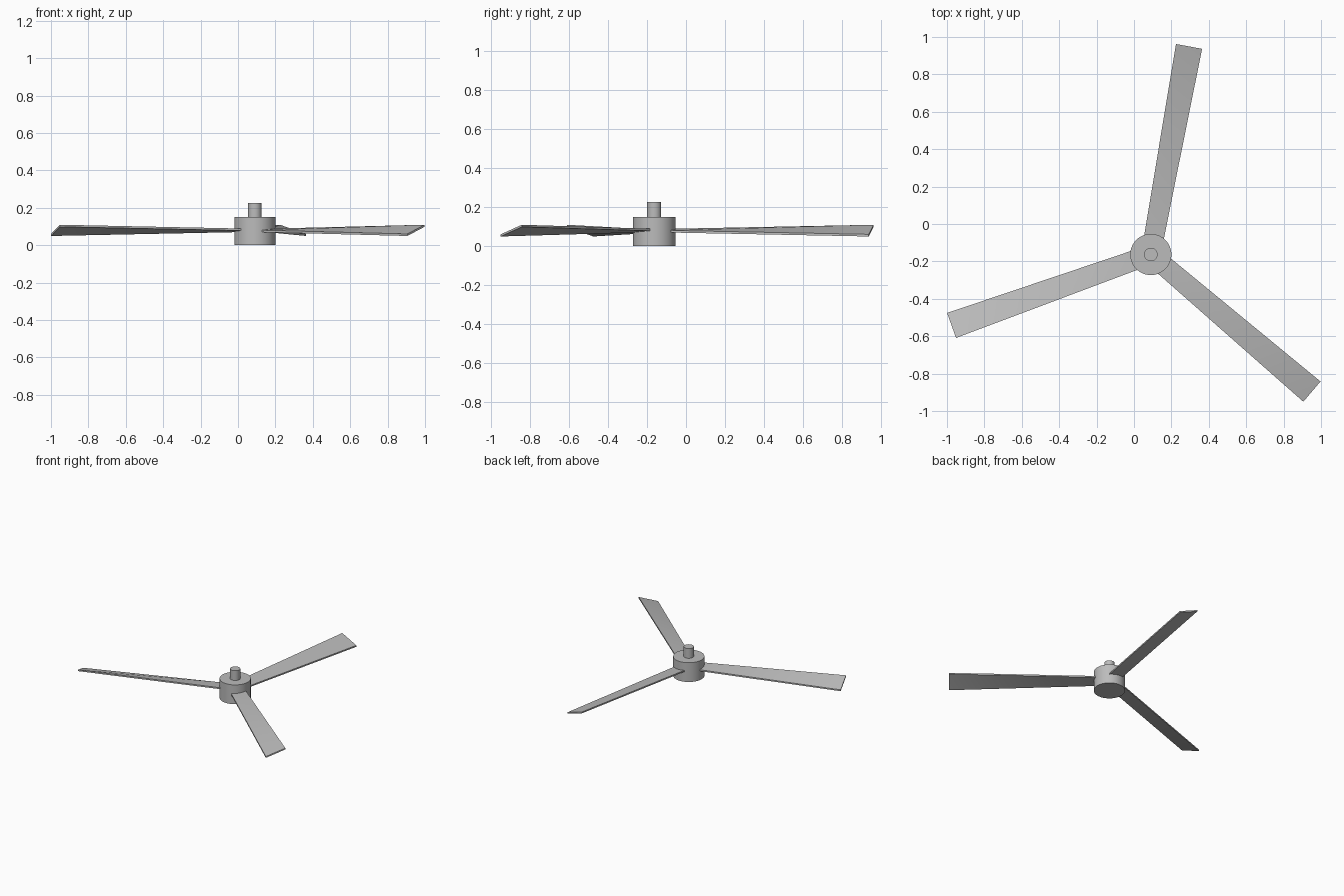
import bpy, math
from mathutils import Matrix, Vector

if "Cube" in bpy.data.objects:
    bpy.data.objects.remove(bpy.data.objects["Cube"], do_unlink=True)

HUB = Vector((0.09, -0.163, 0))

grey = bpy.data.materials.new("plain grey")
grey.use_nodes = True
grey.diffuse_color = (0.5, 0.5, 0.5, 1)
grey.node_tree.nodes["Principled BSDF"].inputs["Base Color"].default_value = (0.5, 0.5, 0.5, 1)


def finish(obj, name):
    obj.name = name
    obj.data.materials.append(grey)
    bpy.ops.object.select_all(action="DESELECT")
    obj.select_set(True)
    bpy.context.view_layer.objects.active = obj
    bpy.ops.object.shade_smooth_by_angle(angle=math.radians(30))


def cylinder(name, radius, bottom, top):
    bpy.ops.mesh.primitive_cylinder_add(
        vertices=64, radius=radius, depth=top - bottom,
        location=HUB + Vector((0, 0, (bottom + top) / 2)))
    finish(bpy.context.object, name)


def section(r, half_width, rise, thickness=0.011, mid=0.079):
    """Blade cross-section: trailing low, leading high, then the same on top."""
    return [(r, side * half_width, mid + side * rise + level * thickness / 2)
            for level in (-1, 1) for side in (-1, 1)]


def blade(name, degrees):
    verts = section(0.08, 0.053, 0.004) + section(1.131, 0.071, 0.0245)
    faces = [(0, 1, 5), (0, 5, 4),          # underside, split along its twist
             (2, 7, 3), (2, 6, 7),          # upper side
             (0, 4, 6, 2), (1, 3, 7, 5),    # long edges
             (0, 2, 3, 1), (4, 5, 7, 6)]    # root and tip
    mesh = bpy.data.meshes.new(name)
    mesh.from_pydata(verts, [], faces)
    mesh.transform(Matrix.Translation(HUB) @ Matrix.Rotation(math.radians(degrees), 4, "Z"))
    mesh.update()
    obj = bpy.data.objects.new(name, mesh)
    bpy.context.collection.objects.link(obj)
    finish(obj, name)


# Hub and shaft
cylinder("hub", 0.11, 0, 0.15)
cylinder("shaft", 0.036, 0.14, 0.226)

# Three twisted blades
for i, name in enumerate(("back_blade", "right_blade", "left_blade")):
    blade(name, 79.6 + 120 * i)
